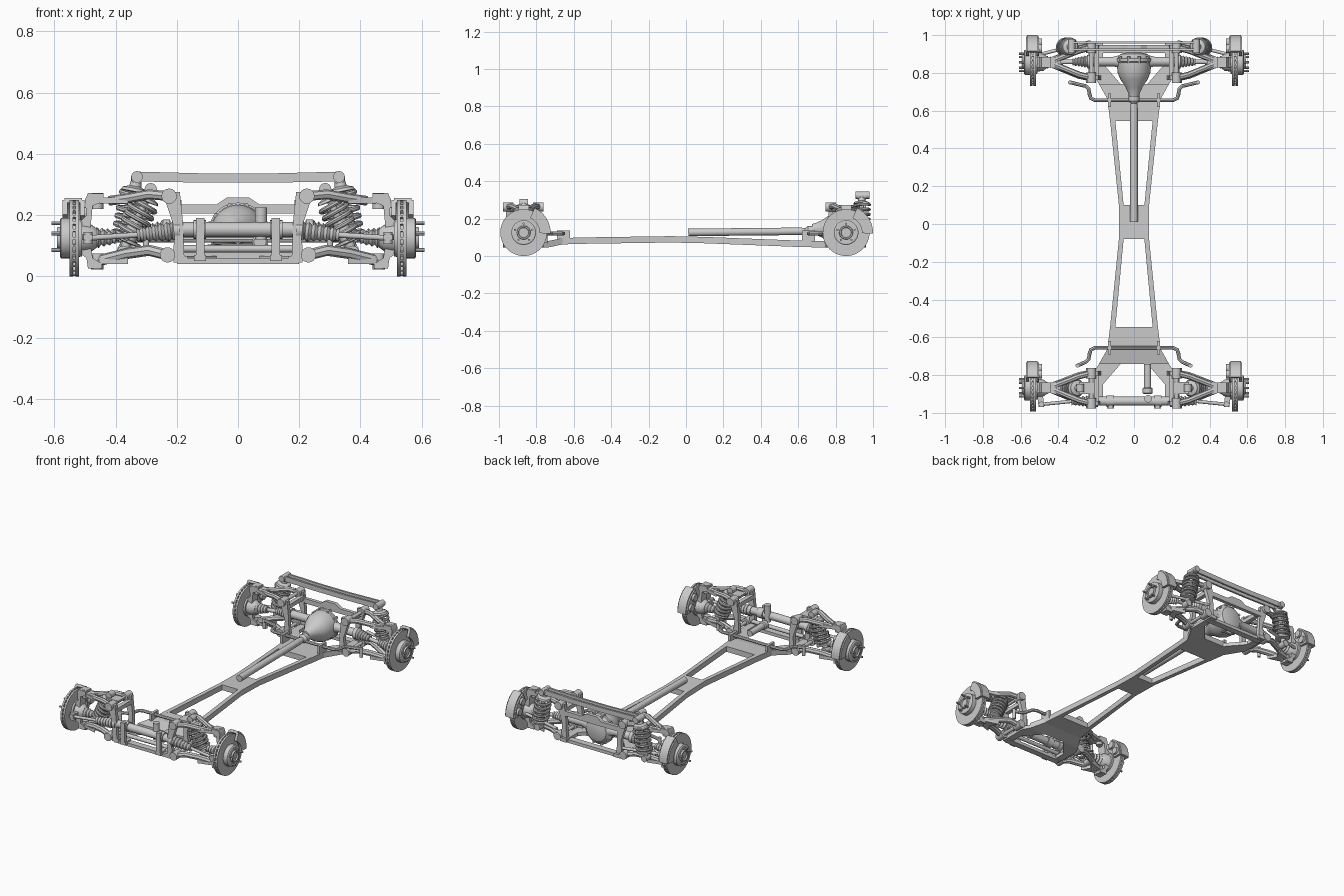
import bpy, bmesh
from math import sin, cos, pi, radians
from mathutils import Vector as V

if "Cube" in bpy.data.objects:
    bpy.data.objects.remove(bpy.data.objects["Cube"])


def finish(name, me, mirror):
    me.polygons.foreach_set("use_smooth", [True] * len(me.polygons))
    me.set_sharp_from_angle(angle=radians(32))
    ob = bpy.data.objects.new(name, me)
    bpy.context.collection.objects.link(ob)
    if mirror:
        ob.modifiers.new("mirror", 'MIRROR').use_mirror_merge = False
    return ob


def from_bm(name, bm, mirror):
    bmesh.ops.recalc_face_normals(bm, faces=bm.faces)
    me = bpy.data.meshes.new(name)
    bm.to_mesh(me)
    bm.free()
    return finish(name, me, mirror)


def revolve(name, origin, axis, profile, n=20, mirror=True):
    """Turned solid: profile is (distance along axis, radius)."""
    bm = bmesh.new()
    q = V(axis).to_track_quat('Z', 'Y')
    rings = [[bm.verts.new(V(origin) + q @ V((r * cos(2 * pi * i / n), r * sin(2 * pi * i / n), t)))
              for i in range(n)] for t, r in profile]
    for a, b in zip(rings, rings[1:]):
        for i in range(n):
            bm.faces.new((a[i], a[(i + 1) % n], b[(i + 1) % n], b[i]))
    bm.faces.new(rings[0])
    bm.faces.new(rings[-1])
    return from_bm(name, bm, mirror)


def rod(name, a, b, r, n=16, mirror=True):
    d = V(b) - V(a)
    return revolve(name, a, d, [(0, r), (d.length, r)], n, mirror)


def prism(name, pts, vec, mirror=True):
    """Outline pushed along a vector."""
    bm = bmesh.new()
    lo = [bm.verts.new(p) for p in pts]
    hi = [bm.verts.new(V(p) + V(vec)) for p in pts]
    n = len(pts)
    bm.faces.new(lo)
    bm.faces.new(hi)
    for i in range(n):
        bm.faces.new((lo[i], lo[(i + 1) % n], hi[(i + 1) % n], hi[i]))
    return from_bm(name, bm, mirror)


def box(name, x0, x1, y0, y1, z0, z1, mirror=True):
    return prism(name, [(x0, y0, z0), (x1, y0, z0), (x1, y1, z0), (x0, y1, z0)], (0, 0, z1 - z0), mirror)


def tube(name, pts, r, mirror=True, res=2):
    """Round bar along a path; points are (x, y, z) or (x, y, z, radius factor)."""
    cu = bpy.data.curves.new(name, 'CURVE')
    cu.dimensions, cu.bevel_depth, cu.bevel_resolution, cu.use_fill_caps = '3D', r, res, True
    sp = cu.splines.new('POLY')
    sp.points.add(len(pts) - 1)
    for p, c in zip(sp.points, pts):
        p.co = (*c[:3], 1)
        p.radius = c[3] if len(c) > 3 else 1
    tmp = bpy.data.objects.new("tmp", cu)
    bpy.context.collection.objects.link(tmp)
    me = bpy.data.meshes.new_from_object(tmp.evaluated_get(bpy.context.evaluated_depsgraph_get()))
    bpy.data.objects.remove(tmp)
    return finish(name, me, mirror)


def coilover(name, top, bottom):
    top, bottom = V(top), V(bottom)
    d = top - bottom
    L, q = d.length, d.to_track_quat('Z', 'Y')
    turns, n = 5.5, 110
    coil = [bottom + q @ V((0.042 * cos(2 * pi * turns * i / n), 0.042 * sin(2 * pi * turns * i / n),
                            L * (0.2 + 0.6 * i / n))) for i in range(n + 1)]
    tube(name + "_spring", coil, 0.0085)
    revolve(name + "_damper", bottom, d, [(0, .014), (L * .14, .016), (L * .15, .045), (L * .19, .045),
            (L * .2, .024), (L * .55, .024), (L * .56, .012), (L * .8, .012), (L * .81, .045),
            (L * .85, .04), (L * .88, .02), (L, .016)])
    for p, e in ((top, "top"), (bottom, "bottom")):
        rod(name + "_eye_" + e, p - V((0, .022, 0)), p + V((0, .022, 0)), .02)


def boot(name, a, b, r0, r1, ribs=5):
    """Ribbed rubber bellows."""
    d = V(b) - V(a)
    n = ribs * 2
    revolve(name, a, d, [(d.length * i / n, (r0 + (r1 - r0) * i / n) * (1 if i % 2 == 0 else .72))
                         for i in range(n + 1)])


# --- backbone frame: X-shaped flat spine ---
prism("spine_centre", [(-.08, -.08, .072), (.08, -.08, .072), (.08, .1, .068), (-.08, .1, .068)], (0, 0, .034), False)
for name, s, yin, z, z2 in (("front", -1, .08, .072, .065), ("rear", 1, .1, .068, .05)):
    prism(name + "_spine_rail", [(.055, s * yin, z), (.08, s * yin, z), (.128, s * .56, z2), (.1, s * .56, z2)],
          (0, 0, .034))
    prism(name + "_spine_plate", [(-.127, s * .545, z2), (.127, s * .545, z2), (.14, s * .66, z2 - .003),
                                  (-.14, s * .66, z2 - .003)], (0, 0, .034), False)
    prism(name + "_cradle_plate", [(-.14, s * .66, z2 - .003), (.14, s * .66, z2 - .003), (.185, s * .74, .045),
                                   (-.185, s * .74, .045)], (0, 0, .034), False)
    prism(name + "_cradle_leg", [(.07, s * .74, .045), (.185, s * .74, .045), (.21, s * .78, .045),
                                 (.21, s * .96, .045), (.165, s * .96, .045), (.165, s * .85, .045)], (0, 0, .022))

# --- both axles ---
for name, cy in (("front", -.868), ("rear", .856)):
    s = -1 if cy < 0 else 1
    c = (0, cy, .125)
    # cradle cross member and uprights
    box(name + "_cross_member", -.2, .2, cy + s * .07 - .02, cy + s * .07 + .02, .04, .06, False)
    for k, dy in (("fore", -.082), ("aft", .078)):
        y = cy + dy
        prism(name + "_upright_" + k, [(.175, y - .012, .055), (.215, y - .012, .055), (.205, y - .012, .15),
              (.235, y - .012, .24), (.235, y - .012, .275), (.19, y - .012, .275), (.18, y - .012, .18)], (0, .024, 0))
        # pivot bushes
        rod(name + "_upper_bush_" + k, (.225, y - .028, .262), (.225, y + .028, .262), .025)
        rod(name + "_lower_bush_" + k, (.23, y - .028, .07), (.23, y + .028, .07), .025)
        # wishbone legs
        tube(name + "_upper_arm_" + k, [(.225, y, .262), (.29, cy + dy * .8, .268), (.36, cy + dy * .45, .255),
                                        (.42, cy + dy * .15, .247)], .016)
        tube(name + "_lower_arm_" + k, [(.23, y, .07), (.29, cy + dy * .85, .085), (.36, cy + dy * .5, .075),
                                        (.46, cy, .05)], .018)
    rod(name + "_upper_pivot", (.225, cy - .1, .262), (.225, cy + .1, .262), .011)
    rod(name + "_lower_pivot", (.23, cy - .1, .07), (.23, cy + .1, .07), .011)
    box(name + "_upright_rail", .185, .212, cy - .08, cy + .08, .225, .25)
    # arm ends, ball joints and knuckle
    for k, z, t in (("upper", .238, .02), ("lower", .04, .022)):
        prism(f"{name}_{k}_arm_end", [(.36, cy - .05, z), (.45, cy - .025, z), (.45, cy + .025, z),
                                      (.36, cy + .05, z), (.39, cy, z)], (0, 0, t))
        rod(f"{name}_{k}_ball_joint", (.46, cy, z - .018), (.46, cy, z + .035), .02)
    prism(name + "_knuckle", [(.44, cy - .028, .27), (.49, cy - .028, .272), (.5, cy - .028, .25),
          (.495, cy - .028, .2), (.525, cy - .028, .17), (.525, cy - .028, .08), (.495, cy - .028, .06),
          (.49, cy - .028, .025), (.445, cy - .028, .025), (.445, cy - .028, .04), (.475, cy - .028, .06),
          (.485, cy - .028, .125), (.475, cy - .028, .23), (.44, cy - .028, .245)], (0, .056, 0))
    revolve(name + "_knuckle_boss", (.46, cy, .125), (1, 0, 0), [(0, .03), (.02, .045), (.06, .05), (.07, .04)])
    # vented brake disc, hub and studs
    revolve(name + "_brake_disc", (.52, cy, .125), (1, 0, 0),
            [(0, .07), (0, .125), (.011, .125), (.011, .112), (.019, .112), (.019, .125), (.03, .125), (.03, .07)], 48)
    for i in range(30):
        a = 2 * pi * i / 30
        u, w = V((0, cos(a), sin(a))), V((0, -sin(a), cos(a))) * .004
        p = V((.53, cy, .125)) + u * .105
        prism(f"{name}_disc_vane_{i}", [p - w, p + w, p + w + u * .019, p - w + u * .019], (.011, 0, 0))
    revolve(name + "_hub", (.51, cy, .125), (1, 0, 0),
            [(0, .06), (.04, .066), (.068, .066), (.072, .06), (.072, .037), (.082, .035), (.082, .028), (.074, .026)], 32)
    for i in range(5):
        a = 2 * pi * i / 5 + pi / 2
        y, z = cy + .048 * cos(a), .125 + .048 * sin(a)
        rod(f"{name}_wheel_stud_{i}", (.575, y, z), (.61, y, z), .006, 8)
    # brake caliper wrapping the rear edge of the disc
    for k, x, w, r0, r1 in (("inner", .502, .014, .08, .136), ("bridge", .51, .056, .128, .144),
                            ("outer", .557, .016, .085, .136)):
        angs = [radians(-2 + 68 * i / 8) for i in range(9)]
        ring = [(x, cy + r1 * cos(a), .125 + r1 * sin(a)) for a in angs]
        ring += [(x, cy + r0 * cos(a), .125 + r0 * sin(a)) for a in reversed(angs)]
        prism(f"{name}_caliper_{k}", ring, (w, 0, 0))
    for i, a in enumerate((radians(15), radians(48))):
        y, z = cy + .108 * cos(a), .125 + .108 * sin(a)
        rod(f"{name}_caliper_piston_{i}", (.488, y, z), (.51, y, z), .022)
    # anti-roll bar with brackets and drop links
    y = s * .655
    xe = .3 if s < 0 else .34
    half = [(.205, y), (.228, y + s * .01), (.235, y + s * .03), (.24, y + s * .06), (.255, y + s * .075), (xe, y + s * .095)]
    tube(name + "_anti_roll_bar", [(-a, b, .12) for a, b in reversed(half)] + [(a, b, .12) for a, b in half],
         .01, False)
    rod(name + "_drop_link", (xe, y + s * .095, .07), (xe, y + s * .095, .135), .01)
    box(name + "_bar_bracket", .122, .138, y - .035, y + .035, .08, .135)

# --- suspension units ---
coilover("front_coilover", (.285, -.868, .285), (.375, -.868, .08))
coilover("rear_coilover", (.33, .94, .322), (.375, .935, .085))
box("front_coilover_mount", .21, .29, -.9, -.836, .262, .274)
# rear tower brace: twin arched bars between damper tops
for i, y in enumerate((.918, .955)):
    prism(f"tower_brace_{i}", [(-.33, y, .31), (-.1, y, .306), (.1, y, .306), (.33, y, .31), (.33, y, .342),
                               (.1, y, .336), (-.1, y, .336), (-.33, y, .342)], (0, .012, 0), False)
rod("tower_brace_bolt", (.33, .905, .325), (.33, .98, .325), .019)

# --- steering ---
rod("steering_rack", (-.2, -.938, .153), (.2, -.938, .153), .024, 20, False)
rod("rack_collar", (.105, -.938, .153), (.145, -.938, .153), .031)
rod("rack_end_cap", (.19, -.938, .15), (.215, -.938, .15), .03)
boot("rack_boot", (.21, -.938, .148), (.33, -.938, .135), .034, .022, 6)
rod("tie_rod", (.32, -.938, .136), (.49, -.955, .125), .009)
rod("tie_rod_end", (.49, -.955, .105), (.49, -.955, .145), .015)
prism("steering_arm", [(.475, -.97, .118), (.505, -.97, .118), (.515, -.88, .118), (.485, -.88, .118)], (0, 0, .018))
box("rack_post", .11, .138, -.978, -.958, .06, .19)
box("rack_post_foot", .105, .143, -.978, -.92, .05, .07)
rod("lower_rack_bar", (-.18, -.925, .09), (.18, -.925, .09), .012, 12, False)
rod("pinion_housing", (.075, -.925, .12), (.075, -.925, .225), .02, 16, False)
revolve("assist_motor", (.072, -.9, .112), (0, 1, 0), [(0, .02), (.005, .026), (.03, .026), (.035, .019), (.16, .019)],
        20, False)
boot("front_stub_boot", (.4, -.868, .125), (.475, -.868, .125), .02, .036, 4)

# --- rear differential and drive ---
revolve("differential_housing", (0, .675, .145), (0, 1, 0),
        [(0, .026), (.02, .032), (.05, .045), (.09, .072), (.13, .088), (.18, .09), (.185, .096), (.2, .096),
         (.205, .085), (.225, .07), (.235, .035)], 24, False)
for i in range(10):
    a = 2 * pi * i / 10
    p = V((.09 * cos(a), .852, .145 + .09 * sin(a)))
    rod(f"housing_bolt_{i}", p, p + V((0, .036, 0)), .008, 6, False)
revolve("axle_tube", (.05, .86, .15), (1, 0, 0), [(0, .045), (.04, .03), (.06, .025), (.17, .025), (.172, .036),
                                                  (.195, .036), (.2, .028)])
boot("inner_drive_boot", (.245, .86, .148), (.325, .858, .14), .036, .02)
rod("half_shaft", (.3, .859, .142), (.48, .856, .125), .012)
boot("outer_drive_boot", (.39, .857, .133), (.475, .856, .125), .02, .038)
revolve("propeller_shaft", (0, .012, .126), (0, 1, .01),
        [(0, .02), (.5, .02), (.6, .02), (.625, .017), (.64, .028), (.67, .028)], 20, False)
# rear sub-frame top beam and differential hanger
prism("rear_top_beam", [(-.19, .925, .205), (.19, .925, .205), (.19, .925, .235), (.07, .925, .235), (.035, .925, .258),
                        (-.035, .925, .258), (-.07, .925, .235), (-.19, .925, .235)], (0, .022, 0), False)
rod("rear_toe_link", (.23, .965, .12), (.49, .9, .12), .009)
